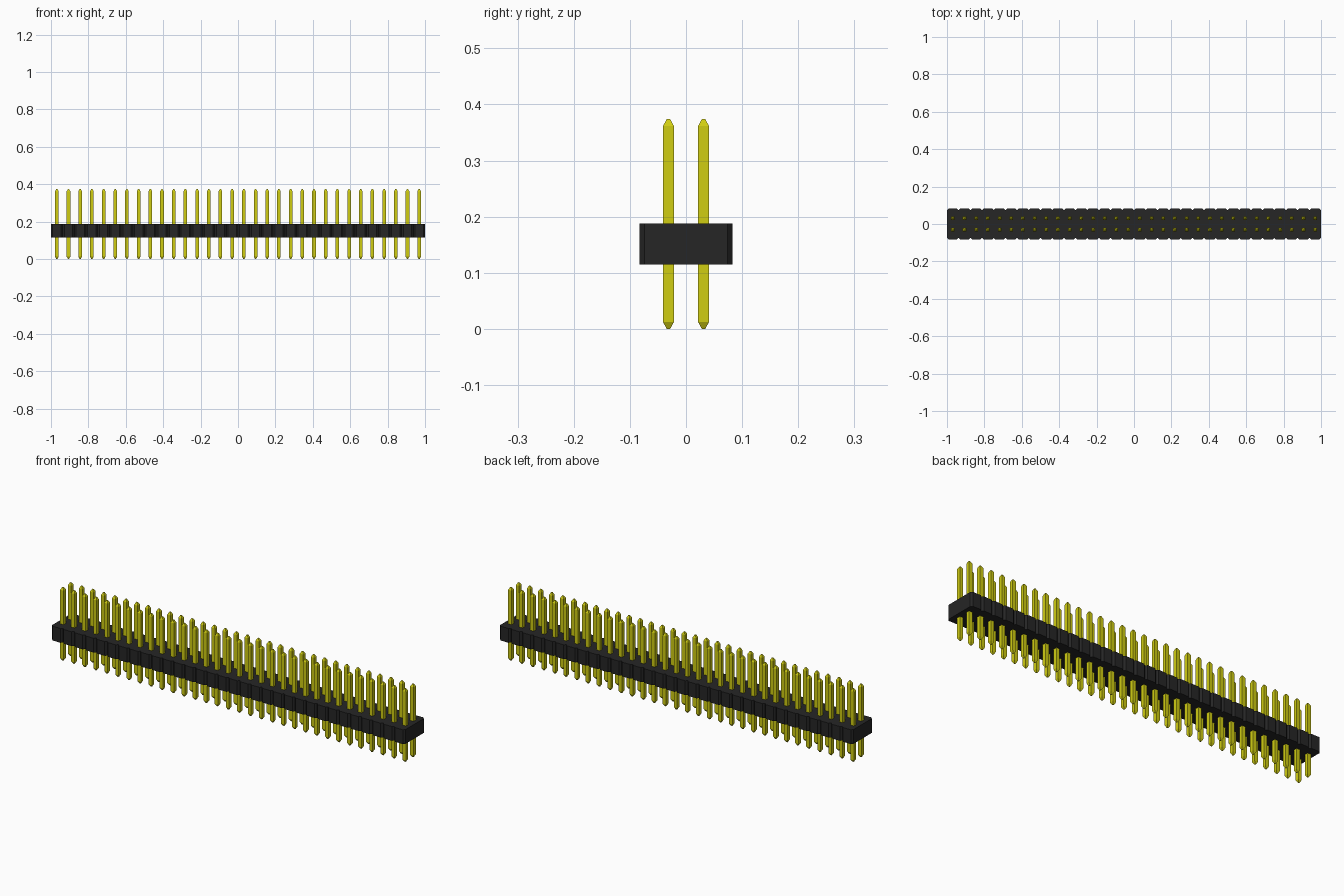
import bpy
import bmesh

cube = bpy.data.objects.get("Cube")
if cube:
    bpy.data.objects.remove(cube, do_unlink=True)

COUNT = 32                  # pins per row
PITCH = 2.0 / COUNT
ROW_Y = PITCH / 2           # distance of each pin row from the centre
HALF_DEPTH = 0.083
BODY_Z = (0.115, 0.188)
NOTCH = 0.009               # corner chamfer of every body segment


def make_material(name, rgb):
    mat = bpy.data.materials.new(name)
    mat.use_nodes = True
    colour = (*rgb, 1.0)
    mat.diffuse_color = colour
    bsdf = next(n for n in mat.node_tree.nodes if n.type == 'BSDF_PRINCIPLED')
    bsdf.inputs["Base Color"].default_value = colour
    return mat


def add_object(name, bm, mat):
    bmesh.ops.recalc_face_normals(bm, faces=bm.faces[:])
    mesh = bpy.data.meshes.new(name)
    bm.to_mesh(mesh)
    bm.free()
    mesh.materials.append(mat)
    obj = bpy.data.objects.new(name, mesh)
    bpy.context.collection.objects.link(obj)
    return obj


black = make_material("black plastic", (0.019, 0.019, 0.019))
yellow = make_material("yellow metal", (0.63, 0.61, 0.006))

# Housing: chamfered segments joined into one outline, extruded upwards
front_edge = []
for i in range(COUNT):
    x0 = -1 + i * PITCH
    x1 = x0 + PITCH
    y_in = -HALF_DEPTH + NOTCH
    front_edge += [(x0, y_in), (x0 + NOTCH, -HALF_DEPTH), (x1 - NOTCH, -HALF_DEPTH)]
front_edge.append((1.0, -HALF_DEPTH + NOTCH))
outline = front_edge + [(x, -y) for x, y in reversed(front_edge)]

bm = bmesh.new()
base = bm.faces.new([bm.verts.new((x, y, BODY_Z[0])) for x, y in outline])
top = bmesh.ops.extrude_face_region(bm, geom=[base], use_keep_orig=True)
bmesh.ops.translate(bm, vec=(0, 0, BODY_Z[1] - BODY_Z[0]),
                    verts=[v for v in top["geom"] if isinstance(v, bmesh.types.BMVert)])
add_object("housing", bm, black)


# Pins: square shafts with tapered tips, repeated along each row
def add_pin_row(name, y):
    levels = [(0.0, 0.003), (0.012, 0.0095), (0.362, 0.0095), (0.374, 0.003)]
    bm = bmesh.new()
    rings = [[bm.verts.new((sx * h, sy * h, z))
              for sx, sy in ((-1, -1), (1, -1), (1, 1), (-1, 1))]
             for z, h in levels]
    for low, high in zip(rings, rings[1:]):
        for k in range(4):
            n = (k + 1) % 4
            bm.faces.new((low[k], low[n], high[n], high[k]))
    bm.faces.new(rings[0][::-1])
    bm.faces.new(rings[-1])
    row = add_object(name, bm, yellow)
    row.location = (-1 + PITCH / 2, y, 0)
    arr = row.modifiers.new("repeat", 'ARRAY')
    arr.count = COUNT
    arr.use_relative_offset = False
    arr.use_constant_offset = True
    arr.constant_offset_displace = (PITCH, 0, 0)


add_pin_row("front_pins", -ROW_Y)
add_pin_row("back_pins", ROW_Y)
